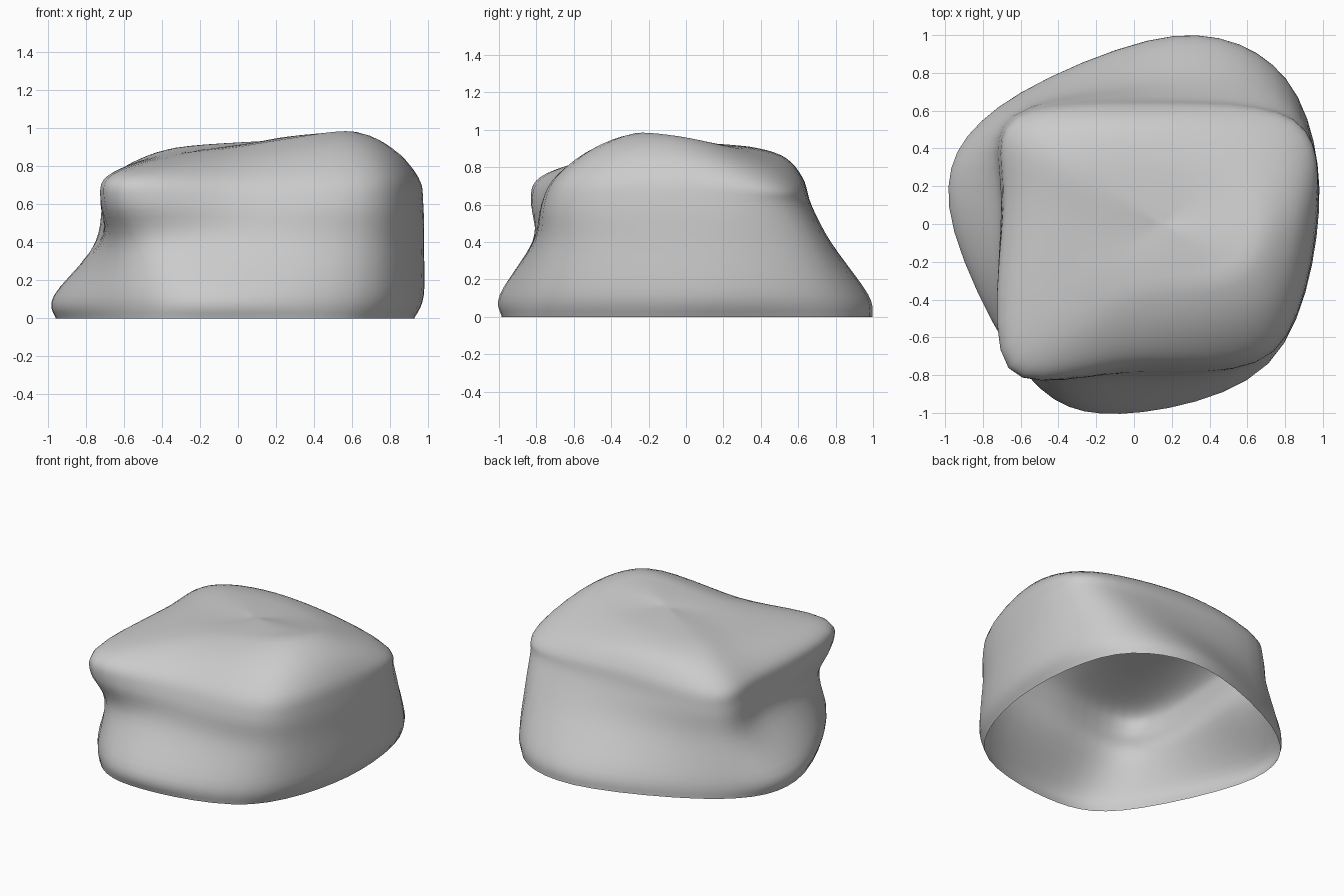
import bpy, bmesh
from mathutils import Vector

if "Cube" in bpy.data.objects:
    bpy.data.objects.remove(bpy.data.objects["Cube"])

# Control rings: front-left corner, front, front-right, right, back-right, back, back-left, left
SIDES = [
    (0.00, [(-.56, -.79), (-.07, -.985), (.64, -.77), (.92, -.05), (.79, .76), (.21, .995), (-.71, .62), (-.955, .09)]),
    (0.12, [(-.58, -.78), (-.07, -.995), (.71, -.74), (.975, .05), (.81, .76), (.21, .97), (-.72, .61), (-.965, .09)]),
    (0.40, [(-.59, -.69), (-.05, -.82), (.73, -.68), (.975, .08), (.82, .66), (.19, .77), (-.65, .58), (-.73, .1)]),
    (0.60, [(-.655, -.755), (0, -.775), (.74, -.67), (.97, .08), (.83, .57), (.10, .67), (-.63, .57), (-.70, .1)]),
]
TOP = [
    [(-.65, -.745, .73), (0, -.71, .73), (.72, -.62, .75), (.94, .05, .75),
     (.84, .53, .69), (.1, .62, .75), (-.60, .54, .73), (-.67, .1, .73)],
    [(-.52, -.60, .80), (0, -.54, .84), (.62, -.46, .91), (.82, 0, .89),
     (.70, .42, .81), (.05, .51, .865), (-.45, .43, .85), (-.51, .08, .835)],
    [(-.25, -.3, .87), (.1, -.28, .93), (.48, -.22, .995), (.6, 0, .97),
     (.46, .22, .92), (.1, .28, .92), (-.25, .25, .91), (-.25, 0, .89)],
]
AROUND, UP = 6, 5


def spline(a, b, c, d, t):
    """Smooth curve from b to c."""
    return 0.5 * (2 * b + (c - a) * t + (2 * a - 5 * b + 4 * c - d) * t * t
                  + (3 * b - a - 3 * c + d) * t ** 3)


def smooth_ring(points):
    p = [Vector(v) for v in points]
    n = len(p)
    return [spline(p[i - 1], p[i], p[(i + 1) % n], p[(i + 2) % n], k / AROUND)
            for i in range(n) for k in range(AROUND)]


rings = [smooth_ring([(x, y, z) for x, y in pts]) for z, pts in SIDES]
rings += [smooth_ring(pts) for pts in TOP]
centre = Vector((.15, 0, .935))
count = len(rings[0])
rings.append([centre] * count)

# Blend between rings up the sides and over the top
layers = []
for r in range(len(rings) - 1):
    lo, hi = rings[max(r - 1, 0)], rings[min(r + 2, len(rings) - 1)]
    for k in range(UP):
        layers.append([spline(lo[i], rings[r][i], rings[r + 1][i], hi[i], k / UP)
                       for i in range(count)])

# Rock shell, open underneath
bm = bmesh.new()
grid = [[bm.verts.new((v.x, v.y, max(v.z, 0))) for v in layer] for layer in layers]
for a, b in zip(grid, grid[1:]):
    for i in range(count):
        j = (i + 1) % count
        bm.faces.new((a[i], a[j], b[j], b[i]))
tip = bm.verts.new(centre)
for i in range(count):
    bm.faces.new((grid[-1][i], grid[-1][(i + 1) % count], tip))

# Even out the top surface, most of all near its middle
for start, passes in ((UP * 4, 4), (UP * 6, 15)):
    upper = [v for layer in grid[start:] for v in layer] + [tip]
    for _ in range(passes):
        bmesh.ops.smooth_vert(bm, verts=upper, factor=0.5, use_axis_z=True)

mesh = bpy.data.meshes.new("rock")
bm.to_mesh(mesh)
bm.free()
mesh.polygons.foreach_set("use_smooth", [True] * len(mesh.polygons))
rock = bpy.data.objects.new("rock", mesh)
bpy.context.collection.objects.link(rock)
